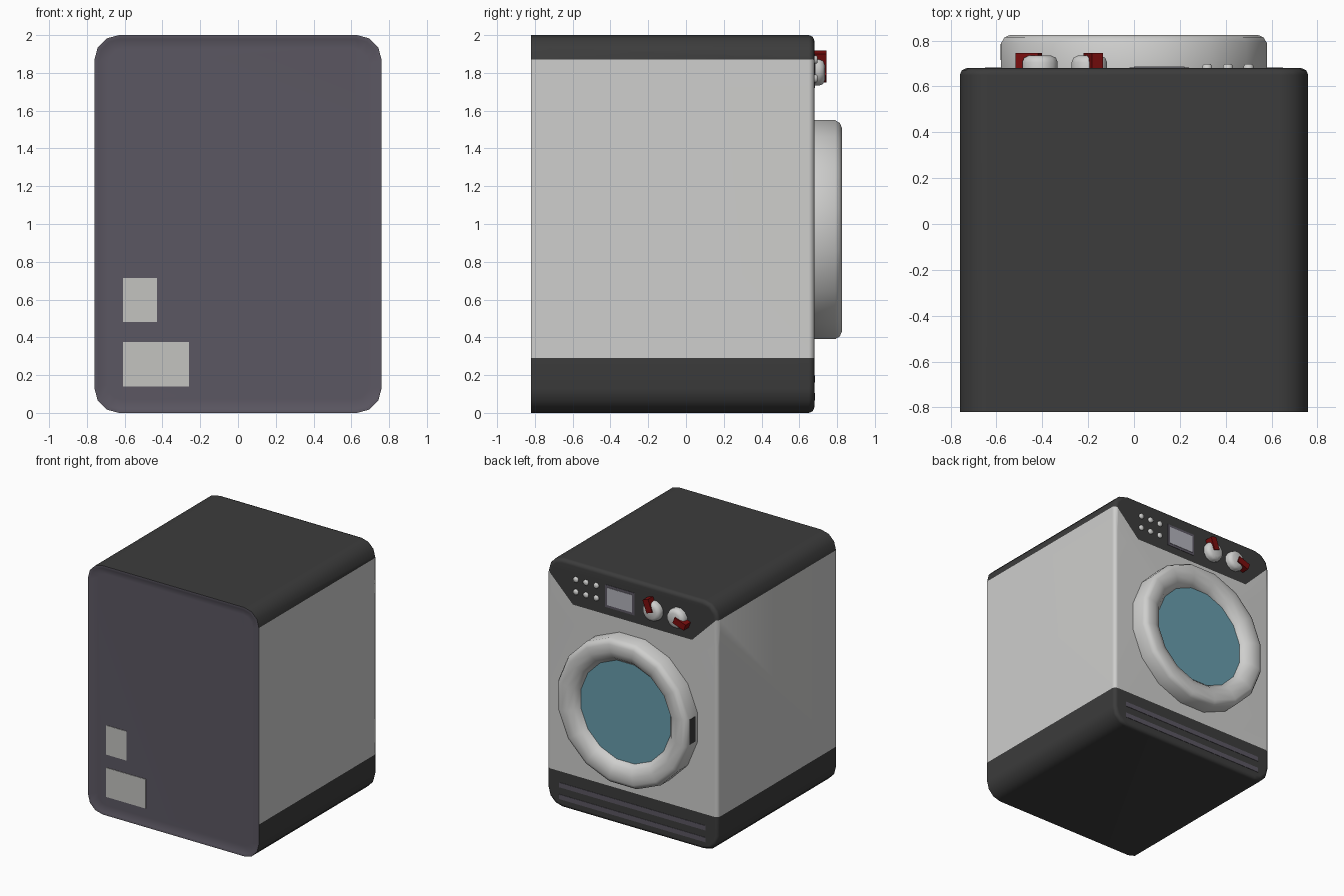
import bpy, bmesh, math
from mathutils import Matrix

if "Cube" in bpy.data.objects:
    bpy.data.objects.remove(bpy.data.objects["Cube"])


def material(name, rgb):
    m = bpy.data.materials.new(name)
    m.diffuse_color = (*rgb, 1)
    m.use_nodes = True
    m.node_tree.nodes["Principled BSDF"].inputs["Base Color"].default_value = m.diffuse_color
    return m


WHITE = material("white enamel", (0.62, 0.62, 0.61))
DARK = material("dark grey", (0.045, 0.045, 0.045))
PURPLE = material("purple grey", (0.105, 0.095, 0.122))
LABEL = material("label grey", (0.55, 0.55, 0.53))
GLASS = material("blue glass", (0.14, 0.34, 0.42))
DISPLAY = material("display grey", (0.45, 0.45, 0.50))
RED = material("pointer red", (0.20, 0.004, 0.004))


def finish(name, bm, mats, angle=50):
    bmesh.ops.recalc_face_normals(bm, faces=bm.faces)
    me = bpy.data.meshes.new(name)
    bm.to_mesh(me)
    bm.free()
    ob = bpy.data.objects.new(name, me)
    bpy.context.collection.objects.link(ob)
    for m in mats:
        me.materials.append(m)
    bpy.ops.object.select_all(action='DESELECT')
    ob.select_set(True)
    bpy.context.view_layer.objects.active = ob
    bpy.ops.object.shade_smooth_by_angle(angle=math.radians(angle))
    return ob


def box(name, lo, hi, mat, pivot=None, turn=0):
    """Box between two corners, optionally turned about the y axis at pivot."""
    bm = bmesh.new()
    bmesh.ops.create_cube(bm, size=1)
    for v in bm.verts:
        v.co = [lo[i] + (hi[i] - lo[i]) * (v.co[i] + 0.5) for i in range(3)]
    if pivot:
        bmesh.ops.rotate(bm, verts=bm.verts, cent=pivot,
                         matrix=Matrix.Rotation(turn, 3, 'Y'))
    return finish(name, bm, [mat], 30)


def lathe(name, profile, n, x, z, mat, closed=False, angle=50):
    """Turn (radius, y) points about a y-directed axis through (x, z)."""
    bm = bmesh.new()
    rings = []
    for r, y in profile:
        ts = [2 * math.pi * (i + 0.5) / n for i in range(n)]
        rings.append([bm.verts.new((x + r * math.cos(t), y, z + r * math.sin(t)))
                      for t in ts])
    pairs = list(zip(rings, rings[1:]))
    if closed:
        pairs.append((rings[-1], rings[0]))
    else:
        bm.faces.new(rings[0])
        bm.faces.new(rings[-1])
    for a, b in pairs:
        for i in range(n):
            j = (i + 1) % n
            bm.faces.new((a[i], a[j], b[j], b[i]))
    return finish(name, bm, [mat], angle)


def outline(bm, y, inset):
    """Rounded rectangle of the cabinet at depth y, shrunk by inset."""
    r = 0.13 - 0.7 * inset
    hx, hz = 0.76 - inset - r, 1.0 - inset - r
    pts = []
    for q, (sx, sz) in enumerate(((1, 1), (-1, 1), (-1, -1), (1, -1))):
        for k in range(4):
            t = math.pi / 2 * (q + k / 3)
            pts.append(bm.verts.new((sx * hx + r * math.cos(t), y,
                                     1 + sz * hz + r * math.sin(t))))
    return pts


# cabinet with recessed back panel and softened door side
bm = bmesh.new()
loops = [outline(bm, y, d) for y, d in ((-0.80, 0.07), (-0.82, 0.02), (-0.82, 0),
                                        (0.65, 0), (0.671, 0.009), (0.68, 0.03))]
bm.faces.new(loops[0])
bm.faces.new(loops[-1])
for a, b in zip(loops, loops[1:]):
    for i in range(16):
        j = (i + 1) % 16
        bm.faces.new((a[i], a[j], b[j], b[i]))
bmesh.ops.recalc_face_normals(bm, faces=bm.faces)


# cut colour borders: base band, top band, control panel with slanted ends
def cut(co, no, door_side_only=False):
    fs = [f for f in bm.faces if f.normal.y > -0.3 and
          (not door_side_only or f.calc_center_median().y > 0.65)]
    geom = set(fs)
    for f in fs:
        geom.update(f.edges)
        geom.update(f.verts)
    bmesh.ops.bisect_plane(bm, geom=list(geom), plane_co=co, plane_no=no)


cut((0, 0, 0.29), (0, 0, 1))
cut((0, 0, 1.87), (0, 0, 1))
cut((0, 0, 1.66), (0, 0, 1), True)
cut((0, 0, 1.13), (-1, 0, 1), True)
cut((0, 0, 1.13), (1, 0, 1), True)
for f in bm.faces:
    c = f.calc_center_median()
    panel = c.y > 0.65 and c.z > 1.66 and c.z > 1.13 + abs(c.x)
    if f.normal.y < -0.3:
        f.material_index = 2
    elif c.z < 0.29 or c.z > 1.87 or panel:
        f.material_index = 1
cabinet = finish("cabinet", bm, [WHITE, DARK, PURPLE])
cabinet.modifiers.new("even shading", 'WEIGHTED_NORMAL').keep_sharp = True

# labels on the back panel
box("small_label", (-0.61, -0.804, 0.48), (-0.43, -0.798, 0.715), LABEL)
box("large_label", (-0.61, -0.804, 0.14), (-0.26, -0.798, 0.375), LABEL)

# round door: ring, glass and latch
lathe("door_ring", [(0.591, 0.67), (0.591, 0.79), (0.575, 0.815), (0.55, 0.825),
                    (0.49, 0.825), (0.44, 0.805), (0.405, 0.765), (0.40, 0.67)],
      16, 0, 0.97, WHITE, closed=True)
lathe("door_glass", [(0.41, 0.70), (0.41, 0.765)], 16, 0, 0.97, GLASS)
box("door_latch", (-0.583, 0.715, 0.87), (-0.575, 0.785, 1.07), DARK)

# display on the control panel
box("display_frame", (-0.02, 0.675, 1.72), (0.24, 0.683, 1.90), PURPLE)
box("display", (0.0, 0.678, 1.74), (0.22, 0.686, 1.88), DISPLAY)

# two dials with red pointers
for i, (x, turn) in enumerate(((-0.41, -110), (-0.195, 20))):
    lathe(f"dial_{i}", [(0.08, 0.67), (0.08, 0.705), (0.072, 0.725), (0.05, 0.735)],
          12, x, 1.81, WHITE)
    box(f"dial_pointer_{i}", (x - 0.026, 0.675, 1.81), (x + 0.026, 0.745, 1.915),
        RED, (x, 0.7, 1.81), math.radians(turn))

# push buttons
for x in (0.32, 0.41, 0.50):
    for z in (1.77, 1.87):
        lathe("button", [(0.023, 0.67), (0.023, 0.69), (0.016, 0.697)],
              8, x, z, WHITE)

# two vent strips in the base
for i, z in enumerate((0.085, 0.18)):
    box(f"vent_strip_{i}", (-0.65, 0.676, z - 0.019), (0.65, 0.683, z + 0.019), PURPLE)
